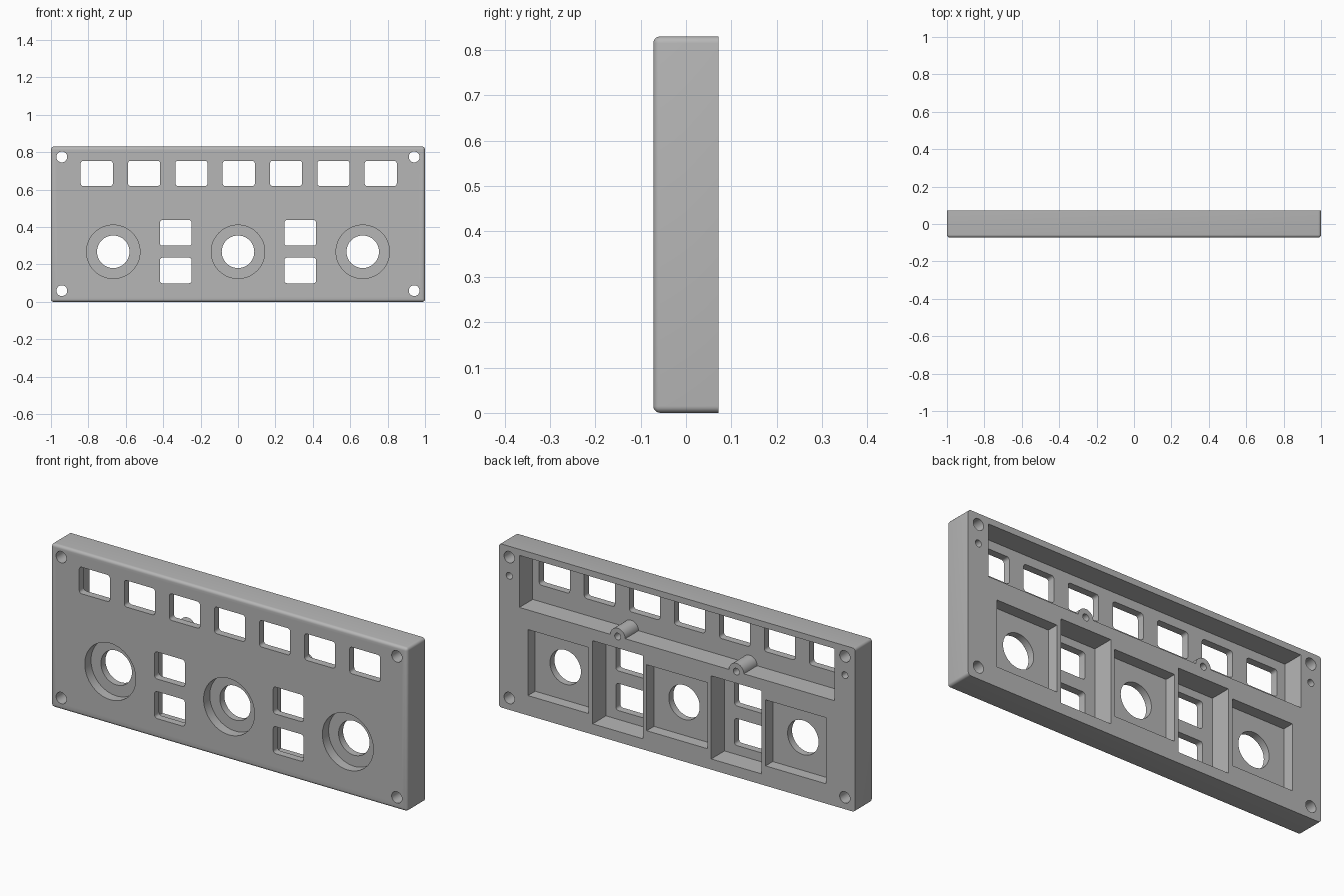
import bpy, bmesh
from math import radians
from mathutils import Matrix, Vector

if "Cube" in bpy.data.objects:
    bpy.data.objects.remove(bpy.data.objects["Cube"], do_unlink=True)

HEIGHT, BACK, FRONT = 0.83, 0.072, -0.072
PANEL = -0.035          # inner face of the thin front panel
OUT = 0.2               # cutters reach past the body to here

grey = bpy.data.materials.new("plain grey")
grey.use_nodes = True
colour = (0.47, 0.47, 0.47, 1)
grey.diffuse_color = colour
grey.node_tree.nodes["Principled BSDF"].inputs["Base Color"].default_value = colour


def box(bm, x, z, w, h, y0, y1, radius=0):
    """Block with optional rounded corners, extruded along y."""
    place = Matrix.Translation((x, (y0 + y1) / 2, z)) @ Matrix.Diagonal((w, y1 - y0, h, 1))
    verts = bmesh.ops.create_cube(bm, size=1, matrix=place)["verts"]
    if radius:
        edges = {e for v in verts for e in v.link_edges
                 if abs((e.verts[0].co - e.verts[1].co).y) > 0.01}
        bmesh.ops.bevel(bm, geom=list(edges), offset=radius, segments=4,
                        profile=0.5, affect='EDGES')


def rod(bm, x, z, r, y0, y1, sides=48):
    """Cylinder along y."""
    place = Matrix.Translation((x, (y0 + y1) / 2, z)) @ Matrix.Rotation(radians(90), 4, 'X')
    bmesh.ops.create_cone(bm, cap_ends=True, segments=sides, radius1=r, radius2=r,
                          depth=y1 - y0, matrix=place)


def finish(name, bm):
    mesh = bpy.data.meshes.new(name)
    bmesh.ops.recalc_face_normals(bm, faces=bm.faces)
    bm.to_mesh(mesh)
    bm.free()
    mesh.materials.append(grey)
    obj = bpy.data.objects.new(name, mesh)
    bpy.context.collection.objects.link(obj)
    return obj


def cut(target, cutter):
    mod = target.modifiers.new("cut", 'BOOLEAN')
    mod.operation, mod.solver, mod.object = 'DIFFERENCE', 'EXACT', cutter
    bpy.context.view_layer.objects.active = target
    bpy.ops.object.modifier_apply(modifier=mod.name)
    bpy.data.objects.remove(cutter, do_unlink=True)


# Main housing: every edge rounded except those around the back face
bm = bmesh.new()
box(bm, 0, HEIGHT / 2, 2, HEIGHT, FRONT, BACK)
edges = [e for e in bm.edges if min(v.co.y for v in e.verts) < 0]
bmesh.ops.bevel(bm, geom=edges, offset=0.015, segments=5, profile=0.5, affect='EDGES')
housing = finish("panel_housing", bm)

KNOBS = (-0.667, 0, 0.667)
SIDES = (-0.333, 0.333)
KNOB_Z, BOSS_Z = 0.268, 0.535

# Long upper recess in the back, leaving two round bosses standing
bm = bmesh.new()
box(bm, 0, 0.667, 1.77, 0.264, PANEL, OUT)
recess = finish("upper_recess_cutter", bm)
bm = bmesh.new()
for x in SIDES:
    rod(bm, x, BOSS_Z, 0.042, -OUT, OUT * 2)
cut(recess, finish("boss_cutter", bm))
cut(housing, recess)

# Square knob recesses and deep switch recesses in the back
bm = bmesh.new()
for x in KNOBS:
    box(bm, x, KNOB_Z, 0.34, 0.335, 0.014, OUT)
for x in SIDES:
    box(bm, x, 0.265, 0.282, 0.422, PANEL, OUT)
cut(housing, finish("recess_cutter", bm))

# Button windows, knob counterbores
bm = bmesh.new()
for i in range(-3, 4):
    box(bm, 0.004 + i * 0.253, 0.687, 0.172, 0.135, -OUT, 0.0, 0.014)
for x in SIDES:
    for z in (0.168, 0.369):
        box(bm, x, z, 0.17, 0.137, -OUT, 0.0, 0.014)
for x in KNOBS:
    rod(bm, x, KNOB_Z, 0.143, -OUT, -0.022, 64)
cut(housing, finish("window_cutter", bm))

# Through holes for knobs and corner screws, blind pilot holes in the back
bm = bmesh.new()
for x in KNOBS:
    rod(bm, x, KNOB_Z, 0.087, -OUT, OUT, 64)
for x in (-0.942, 0.942):
    for z in (0.06, 0.775):
        rod(bm, x, z, 0.029, -OUT, OUT)
    rod(bm, x, 0.68, 0.017, -0.02, OUT, 32)
for x in SIDES:
    rod(bm, x, BOSS_Z, 0.017, -0.02, OUT, 32)
cut(housing, finish("hole_cutter", bm))

# Smooth the rounds, keep the machined edges crisp
bpy.ops.object.select_all(action='DESELECT')
housing.select_set(True)
bpy.context.view_layer.objects.active = housing
bpy.ops.object.shade_smooth_by_angle(angle=radians(30))
